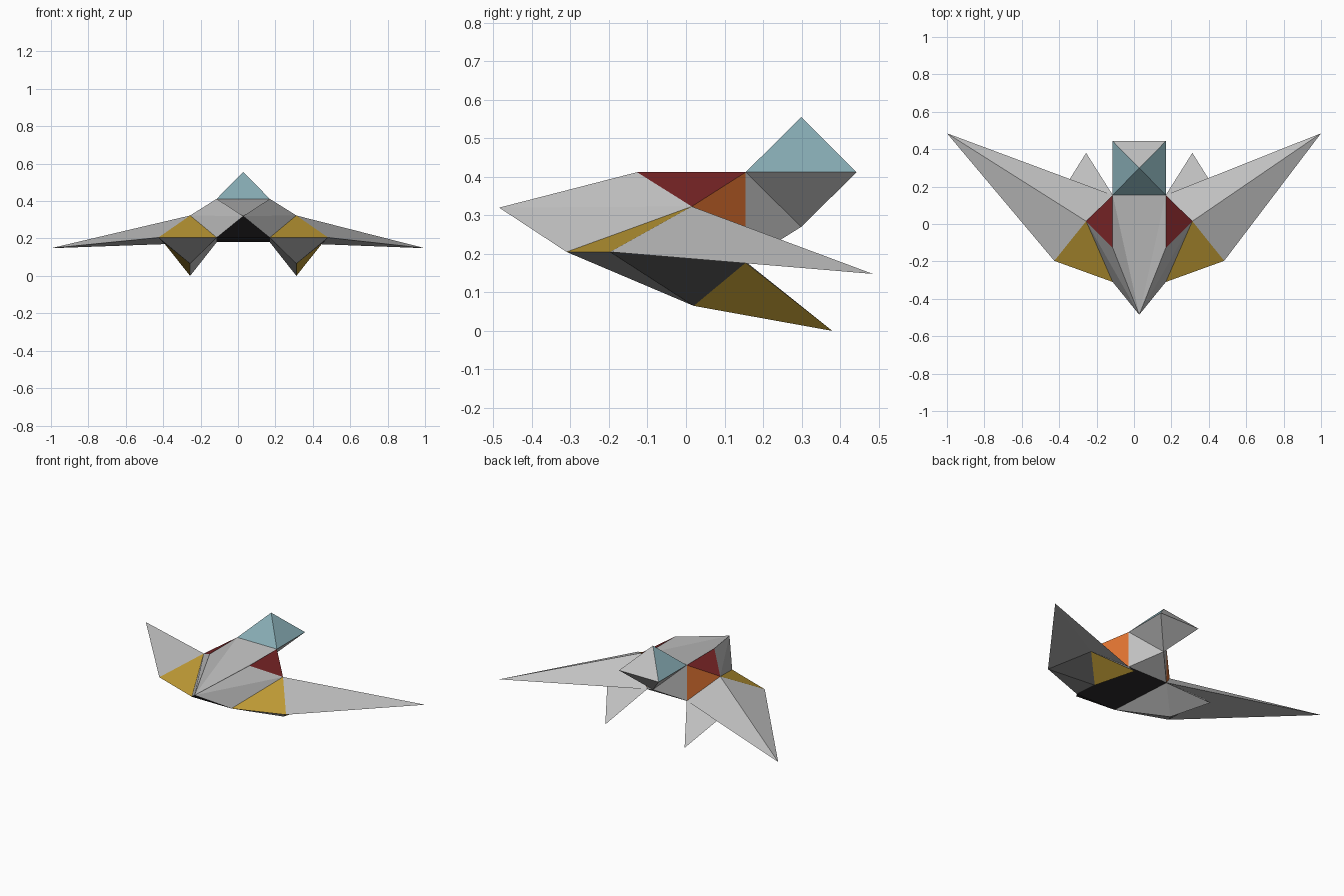
import bpy, bmesh

if "Cube" in bpy.data.objects:
    bpy.data.objects.remove(bpy.data.objects["Cube"])

CX = 0.028  # the body axis sits slightly right of the centre


def srgb(r, g, b):
    f = lambda v: (v / 255 / 12.92) if v < 10 else ((v / 255 + 0.055) / 1.055) ** 2.4
    return (f(r), f(g), f(b), 1.0)


COLOURS = {
    "light_grey": (192, 192, 192), "dark_grey": (92, 92, 92), "black": (48, 45, 47),
    "teal": (135, 172, 180), "gold": (190, 154, 53), "dark_red": (120, 36, 38),
    "orange": (218, 112, 48),
}
MATS = {}
for name, rgb in COLOURS.items():
    MATS[name] = bpy.data.materials.new(name)
    MATS[name].diffuse_color = srgb(*rgb)

# Fold corners: (distance from body axis, y, z)
CORNERS = {
    "N": (0, -0.485, 0.32),        # front point
    "D": (0.142, -0.127, 0.412),   # back ridge
    "E": (0.142, 0.155, 0.412),    # neck top
    "F": (0.142, 0.443, 0.412),    # head rear corner
    "T": (0, 0.299, 0.555),        # head top
    "H": (0, 0.299, 0.27),         # head bottom
    "P": (0.142, -0.31, 0.205),    # lower front corner
    "A": (0.142, 0.155, 0.18),     # lower rear corner
    "R": (0.284, 0.015, 0.323),    # shoulder
    "Q": (0.454, -0.197, 0.205),   # wing leading corner
    "B": (0.425, 0.155, 0.177),    # wing underside corner
    "W": (1.0, 0.485, 0.148),      # wing tip
    "C": (0.284, 0.02, 0.065),     # leg bend
    "L": (0.284, 0.38, 0.0),       # leg tip
}

# Faces: upper case is the right side, lower case the mirrored left side
CENTRE = {
    "body": [("EeN", "light_grey"), ("NPp", "black"), ("PAap", "black"), ("AaH", "light_grey")],
    "head": [("EeT", "teal"), ("FfT", "light_grey"), ("FfH", "light_grey")],
}
SIDES = {
    "body": [("EDN", "light_grey"), ("NRD", "light_grey"), ("NPR", "light_grey"),
             ("DER", "dark_red"), ("ERA", "orange"), ("EHA", "light_grey")],
    "head": [("EFT", "teal"), ("EFH", "light_grey")],
    "wing": [("PQR", "gold"), ("RQW", "light_grey"), ("RWA", "light_grey"),
             ("QBW", "light_grey"), ("ABW", "light_grey")],
    "leg": [("PQC", "light_grey"), ("PCA", "light_grey"), ("QCB", "dark_grey"),
            ("BCL", "gold"), ("ACL", "light_grey"), ("ABL", "light_grey")],
}

# Build the whole closed skin first so all normals agree
bm = bmesh.new()
verts = {}
for key, (x, y, z) in CORNERS.items():
    if x == 0:
        verts[key] = verts[key.lower()] = bm.verts.new((CX, y, z))
    elif key == "W":
        verts["W"], verts["w"] = bm.verts.new((1, y, z)), bm.verts.new((-1, y, z))
    else:
        verts[key] = bm.verts.new((CX + x, y, z))
        verts[key.lower()] = bm.verts.new((CX - x, y, z))

parts = {}


def add(part, corners, colour):
    face = bm.faces.new([verts[k] for k in corners])
    parts.setdefault(part, []).append((face, colour))


for part, faces in CENTRE.items():
    for corners, colour in faces:
        add(part, corners, colour)
for part, faces in SIDES.items():
    paired = part in ("wing", "leg")
    for corners, colour in faces:
        add("right_" + part if paired else part, corners, colour)
        add("left_" + part if paired else part, corners.lower()[::-1], colour)
bmesh.ops.recalc_face_normals(bm, faces=bm.faces[:])

# Separate the skin into named flat-shaded parts
for part, faces in parts.items():
    used = sorted({c for _, c in faces})
    points = list(dict.fromkeys(v for f, _ in faces for v in f.verts))
    mesh = bpy.data.meshes.new(part)
    mesh.from_pydata([v.co[:] for v in points], [],
                     [[points.index(v) for v in f.verts] for f, _ in faces])
    for c in used:
        mesh.materials.append(MATS[c])
    for poly, (_, c) in zip(mesh.polygons, faces):
        poly.material_index = used.index(c)
    bpy.context.collection.objects.link(bpy.data.objects.new(part, mesh))
bm.free()

for m in bpy.data.materials:
    if m.users and not m.is_grease_pencil:
        m.use_nodes = True
        m.node_tree.nodes["Principled BSDF"].inputs["Base Color"].default_value = m.diffuse_color
